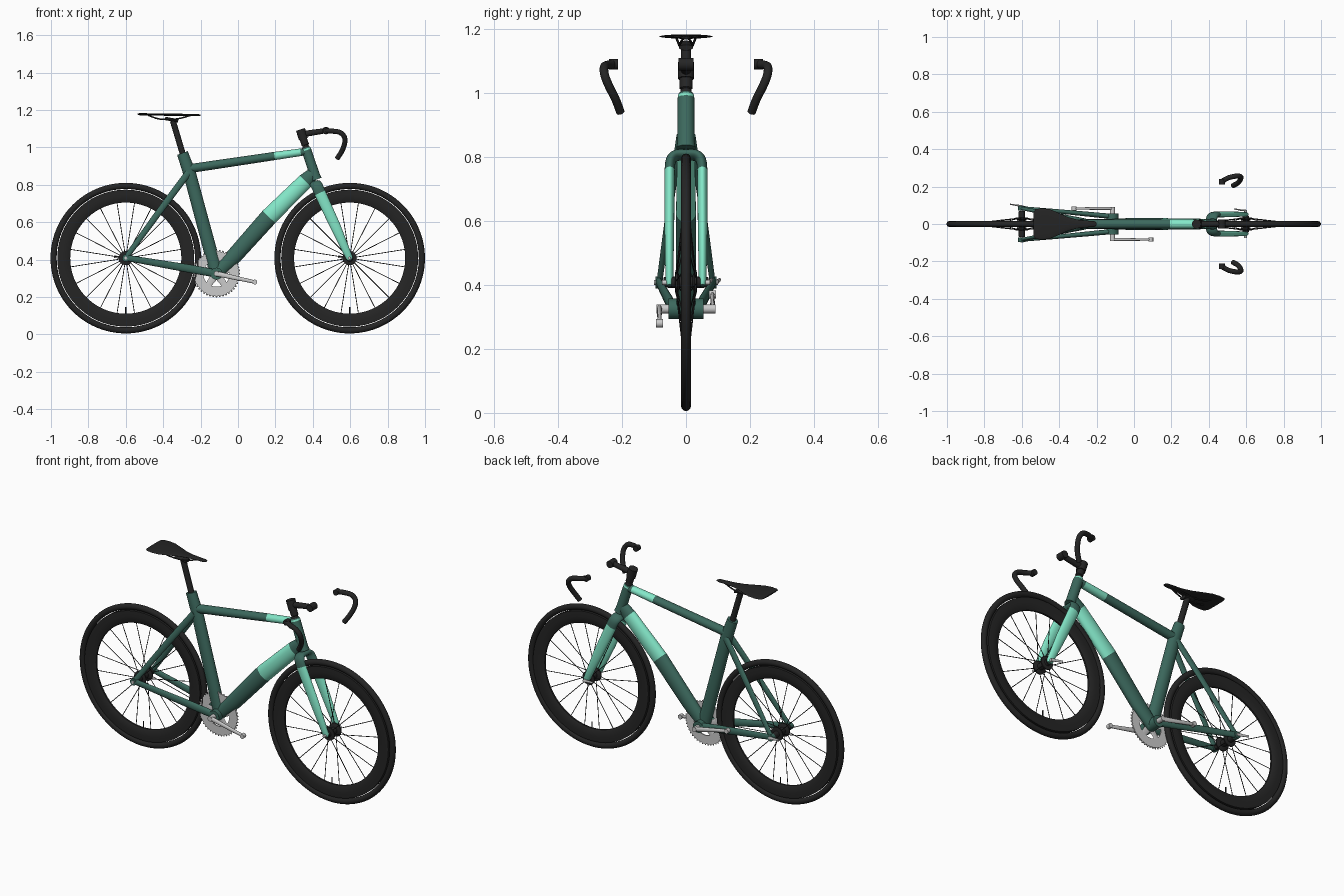
import bpy, bmesh
from math import sin, cos, pi
from mathutils import Vector as V

if "Cube" in bpy.data.objects:
    bpy.data.objects.remove(bpy.data.objects["Cube"])


def material(name, rgb):
    m = bpy.data.materials.new(name)
    m.diffuse_color = (*rgb, 1)
    m.use_nodes = True
    m.node_tree.nodes["Principled BSDF"].inputs["Base Color"].default_value = m.diffuse_color
    return m


GREEN = material("dark_green", (0.045, 0.14, 0.11))
MINT = material("mint", (0.23, 0.80, 0.58))
BLACK = material("black", (0.018, 0.018, 0.018))
X, Y = V((1, 0, 0)), V((0, 1, 0))


def finish(name, bm, mats=()):
    bmesh.ops.recalc_face_normals(bm, faces=bm.faces)
    me = bpy.data.meshes.new(name)
    bm.to_mesh(me)
    bm.free()
    for m in mats:
        me.materials.append(m)
    ob = bpy.data.objects.new(name, me)
    bpy.context.collection.objects.link(ob)
    bpy.context.view_layer.objects.active = ob
    ob.select_set(True)
    bpy.ops.object.shade_smooth_by_angle(angle=0.7)
    ob.select_set(False)
    return ob


def smooth_path(pts, n=6):
    p = [V(pts[0])] + [V(q) for q in pts] + [V(pts[-1])]
    out = []
    for i in range(1, len(p) - 2):
        a, b, c, d = p[i - 1:i + 3]
        for k in range(n):
            t = k / n
            out.append(0.5 * (2 * b + (c - a) * t + (2 * a - 5 * b + 4 * c - d) * t * t
                              + (3 * b - a - 3 * c + d) * t ** 3))
    return out + [p[-1]]


def add_loft(bm, pts, radii, ref=Y, sides=20, bands=()):
    """Elliptical sections along a path; radii are (across ref, along ref)."""
    pts = [V(p) for p in pts]
    if not isinstance(radii, list):
        radii = [radii] * len(pts)
    rings = []
    for i, p in enumerate(pts):
        t = (pts[min(i + 1, len(pts) - 1)] - pts[max(i - 1, 0)]).normalized()
        s = (ref - t * ref.dot(t)).normalized()
        u = t.cross(s)
        a, b = radii[i] if isinstance(radii[i], tuple) else (radii[i], radii[i])
        rings.append([bm.verts.new(p + u * a * cos(2 * pi * k / sides) + s * b * sin(2 * pi * k / sides))
                      for k in range(sides)])
    for i in range(len(rings) - 1):
        for k in range(sides):
            j = (k + 1) % sides
            f = bm.faces.new((rings[i][k], rings[i][j], rings[i + 1][j], rings[i + 1][k]))
            f.material_index = bands[i] if bands else 0
    bm.faces.new(rings[0])
    bm.faces.new(rings[-1])


def loft(name, pts, radii, mats=(), **kw):
    bm = bmesh.new()
    add_loft(bm, pts, radii, **kw)
    return finish(name, bm, mats)


def ring(name, profile, c, mats, n=96):
    """Closed (radius, y) profile spun round the y axis."""
    bm = bmesh.new()
    rs = [[bm.verts.new((c[0] + r * cos(2 * pi * i / n), c[1] + y, c[2] + r * sin(2 * pi * i / n)))
           for r, y in profile] for i in range(n)]
    m = len(profile)
    for i in range(n):
        for k in range(m):
            a, b = rs[i], rs[(i + 1) % n]
            bm.faces.new((a[k], a[(k + 1) % m], b[(k + 1) % m], b[k]))
    return finish(name, bm, mats)


# Wheels: tyre, deep rim, hub, spokes, valve, skewer
for side, cx, hw, sk in (("rear", -0.6, 0.07, 0.1), ("front", 0.597, 0.045, 0.075)):
    c = V((cx, 0, 0.408))
    tyre = [(0.386 + 0.0165 * cos(2 * pi * k / 14), 0.0155 * sin(2 * pi * k / 14)) for k in range(14)]
    ring(side + "_tyre", tyre, c, [BLACK])
    ring(side + "_rim", [(0.297, -0.005), (0.305, -0.010), (0.335, -0.014), (0.366, -0.012),
                         (0.366, 0.012), (0.335, 0.014), (0.305, 0.010), (0.297, 0.005)], c, [BLACK])
    prof = [(-hw, 0.016), (-0.035, 0.018), (-0.033, 0.038), (-0.027, 0.038), (-0.02, 0.018),
            (0.02, 0.018), (0.027, 0.038), (0.033, 0.038), (0.035, 0.018), (hw, 0.016)]
    loft(side + "_hub", [c + Y * y for y, r in prof], [r for y, r in prof], [BLACK], ref=X, sides=28)
    bm = bmesh.new()
    for i in range(20):
        a = 2 * pi * (i + 0.5) / 20
        d = V((cos(a), 0, sin(a)))
        add_loft(bm, [c + d * 0.034 + Y * (0.03 if i % 2 else -0.03), c + d * 0.3], 0.002, sides=6)
    finish(side + "_spokes", bm, [BLACK])
    loft(side + "_valve", [c - V((0, 0, 0.3)), c - V((0, 0, 0.262))], 0.0035, [BLACK], sides=8)
    loft(side + "_skewer", [c - Y * sk, c + Y * sk], 0.008, ref=X)
    loft(side + "_skewer_lever", [c + Y * (sk - 0.003), c + V((-0.03, sk, 0.004)), c + V((-0.062, sk + 0.006, 0.008))],
         [(0.009, 0.005), (0.007, 0.004), (0.006, 0.003)])

# Frame tubes
BB = V((-0.115, 0, 0.325))
loft("seat_tube", [BB, (-0.26, 0, 0.865), (-0.297, 0, 0.97)],
     [(0.036, 0.028), (0.034, 0.027), (0.03, 0.025)], [GREEN])
loft("top_tube", [(-0.27, 0, 0.885), (0.195, 0, 0.954), (0.335, 0, 0.974), (0.375, 0, 0.98)],
     [(0.024, 0.024), (0.022, 0.024), (0.02, 0.023), (0.02, 0.022)], [GREEN, MINT], bands=(0, 1, 0))
loft("down_tube", [BB, (-0.02, 0, 0.42), (0.165, 0, 0.628), (0.36, 0, 0.82), (0.40, 0, 0.86)],
     [(0.034, 0.03), (0.043, 0.031), (0.047, 0.031), (0.042, 0.028), (0.032, 0.024)],
     [GREEN, MINT], bands=(0, 0, 1, 0), sides=28)
loft("head_tube", [(0.419, 0, 0.828), (0.413, 0, 0.845), (0.366, 0, 0.985), (0.363, 0, 0.993), (0.361, 0, 0.999)],
     [0.03, 0.027, 0.026, 0.025, 0.022], [GREEN, MINT], bands=(0, 0, 1, 0), sides=28)
loft("bottom_bracket", [BB - Y * 0.055, BB + Y * 0.055], 0.032, [GREEN], ref=X, sides=28)

HEAD = V((0.95, 0, 0.316))
for tag, s in (("left", 1), ("right", -1)):
    # Stays and fork legs
    loft(tag + "_seat_stay", [(-0.265, s * 0.018, 0.865), (-0.40, s * 0.045, 0.685), (-0.6, s * 0.083, 0.41)],
         [(0.018, 0.012), (0.018, 0.011), (0.014, 0.009)], [GREEN])
    loft(tag + "_chain_stay", [BB + Y * s * 0.04, (-0.25, s * 0.053, 0.35), (-0.6, s * 0.086, 0.41)],
         [(0.021, 0.014), (0.022, 0.013), (0.016, 0.009)], [GREEN])
    loft(tag + "_dropout", [(-0.6, s * 0.072, 0.408), (-0.6, s * 0.095, 0.408)], 0.019, [GREEN], ref=X)
    leg = smooth_path([(0.414, 0, 0.806), (0.415, s * 0.03, 0.805), (0.424, s * 0.047, 0.79),
                       (0.438, s * 0.051, 0.757)], 4)
    leg += [V((0.52, s * 0.052, 0.58)), V((0.595, s * 0.052, 0.41)), V((0.6, s * 0.052, 0.398))]
    rad = [(0.016, 0.031)] * (len(leg) - 3) + [(0.015, 0.028), (0.012, 0.019), (0.008, 0.011)]
    loft(tag + "_fork_leg", leg, rad, [GREEN, MINT], ref=HEAD,
         bands=[0] * (len(leg) - 4) + [1, 1, 1])

    # Handlebar drops, with a collar at the inner end
    drop = smooth_path([(0.47, s * 0.228, 1.09), (0.505, s * 0.247, 1.087), (0.545, s * 0.256, 1.08),
                        (0.569, s * 0.254, 1.055), (0.57, s * 0.240, 1.02), (0.555, s * 0.22, 0.98),
                        (0.53, s * 0.205, 0.94)])
    loft(tag + "_handlebar_drop", drop, 0.0135, [BLACK], sides=16)
    loft(tag + "_bar_collar", [(0.47, s * 0.212, 1.09), (0.47, s * 0.24, 1.09)], 0.016, [BLACK], ref=X)

    # Crank arm and pedal boss
    hub = BB + Y * s * 0.083
    end = hub + V((-s * 0.205, 0, s * 0.045))
    loft(tag + "_crank_arm", [hub - (end - hub) * 0.05, hub, end, end + (end - hub) * 0.04],
         [(0.009, 0.006), (0.014, 0.008), (0.009, 0.006), (0.005, 0.005)])
    loft(tag + "_pedal_boss", [end - Y * 0.011, end + Y * 0.011], 0.013, ref=X)

    # Saddle rail
    loft(tag + "_saddle_rail", smooth_path([(-0.48, s * 0.03, 1.172), (-0.42, s * 0.022, 1.152),
                                            (-0.33, s * 0.02, 1.152), (-0.25, s * 0.008, 1.172)], 4),
         0.004, [BLACK], sides=8)

# Crank spindle and toothed chainring
loft("crank_spindle", [BB - Y * 0.092, BB + Y * 0.092], 0.014, ref=X)
C = BB - Y * 0.012
ring("chainring", [(0.07, -0.003), (0.119, -0.003), (0.119, 0.003), (0.07, 0.003)], C, [])
bm = bmesh.new()
for i in range(44):
    a = 2 * pi * i / 44
    d = V((cos(a), 0, sin(a)))
    add_loft(bm, [C + d * 0.116, C + d * 0.127], [(0.007, 0.003), (0.003, 0.002)], sides=4)
finish("chainring_teeth", bm)
bm = bmesh.new()
for i in range(5):
    a = 2 * pi * i / 5 + 0.5 * pi
    d = V((cos(a), 0, sin(a)))
    add_loft(bm, [C, C + d * 0.085], [(0.022, 0.003), (0.015, 0.003)], sides=12)
finish("chainring_spider", bm)

# Steerer spacers and stem
loft("steerer", [(0.365, 0, 0.99), (0.36, 0, 1.012), (0.36, 0, 1.014), (0.338, 0, 1.078)],
     [0.021, 0.016, 0.02, 0.02], [BLACK])
loft("stem_clamp", [(0.350, 0, 1.045), (0.334, 0, 1.096)], 0.025, [BLACK])
loft("stem_arm", [(0.342, 0, 1.07), (0.47, 0, 1.09)], [0.017, 0.014], [BLACK])
loft("bar_clamp", [(0.47, -0.023, 1.09), (0.47, 0.023, 1.09)], 0.02, [BLACK], ref=X)

# Seat post, clamp and saddle
loft("seat_post", [(-0.285, 0, 0.93), (-0.348, 0, 1.142)], 0.016, [BLACK])
loft("seat_post_clamp", [(-0.39, 0, 1.155), (-0.32, 0, 1.142)], [(0.009, 0.022), (0.009, 0.022)], [BLACK])
seat = [(-0.537, 0.066), (-0.525, 0.08), (-0.49, 0.084), (-0.45, 0.079), (-0.40, 0.058),
        (-0.35, 0.036), (-0.30, 0.023), (-0.25, 0.018), (-0.212, 0.015), (-0.2, 0.008)]
loft("saddle", [(x, 0, 1.178 - 0.006 * (i / 9)) for i, (x, w) in enumerate(seat)],
     [(0.006 if 0 < i < 9 else 0.003, w) for i, (x, w) in enumerate(seat)], [BLACK], sides=28)
